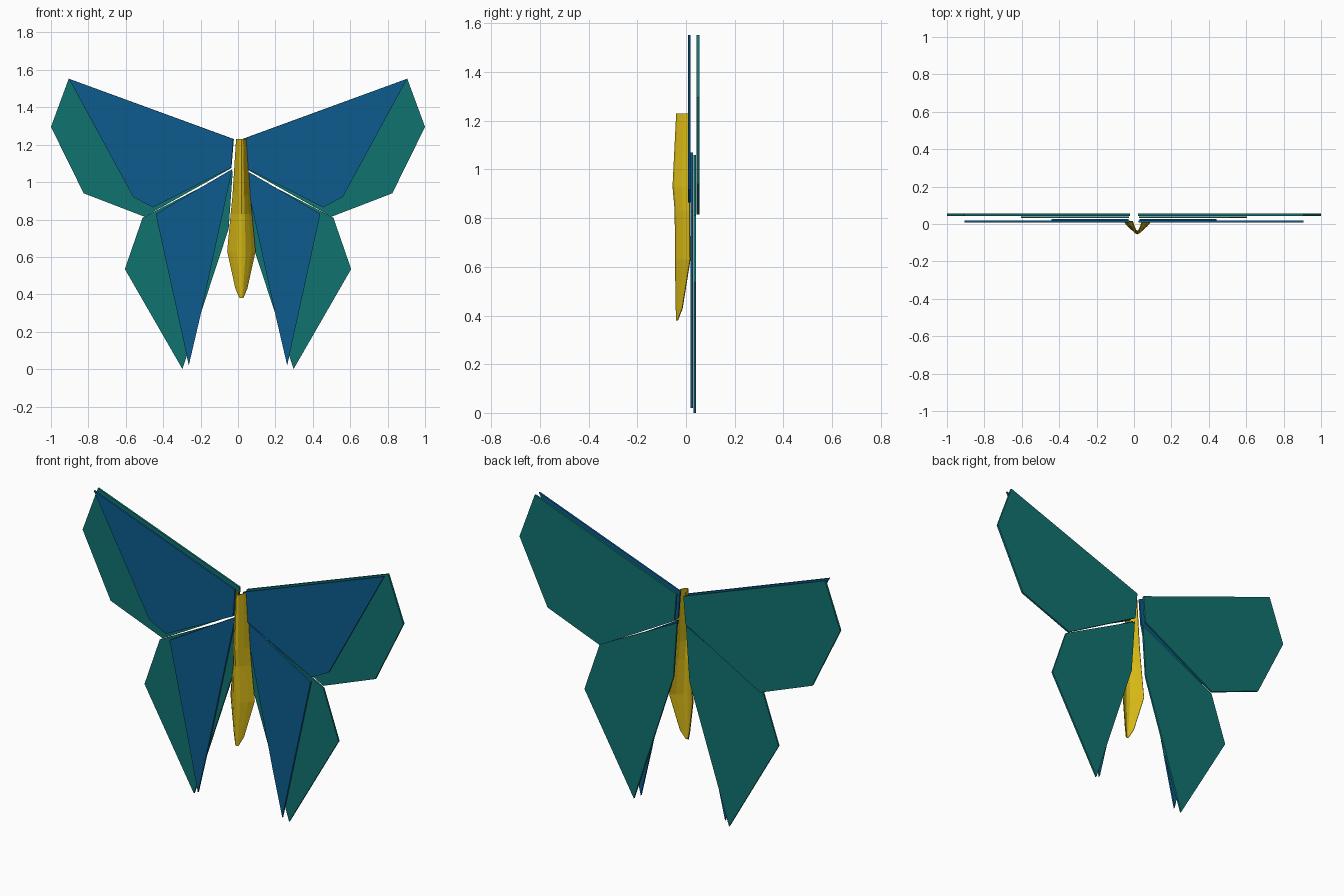
import bpy, bmesh

if "Cube" in bpy.data.objects:
    bpy.data.objects.remove(bpy.data.objects["Cube"])


def material(name, rgb):
    m = bpy.data.materials.new(name)
    m.diffuse_color = (*rgb, 1)
    m.use_nodes = True
    m.node_tree.nodes["Principled BSDF"].inputs["Base Color"].default_value = m.diffuse_color
    return m


BLUE = material("blue", (0.004, 0.105, 0.27))
TEAL = material("teal", (0.005, 0.17, 0.16))
YELLOW = material("yellow", (0.66, 0.47, 0.008))


def add_object(name, bm, mat):
    bmesh.ops.recalc_face_normals(bm, faces=bm.faces)
    me = bpy.data.meshes.new(name)
    bm.to_mesh(me)
    bm.free()
    me.materials.append(mat)
    ob = bpy.data.objects.new(name, me)
    bpy.context.collection.objects.link(ob)
    return ob


def wing(name, outline, y0, y1, mat):
    """Flat panel from an x-z outline, for both sides."""
    for side, s in (("right", 1), ("left", -1)):
        bm = bmesh.new()
        face = bm.faces.new([bm.verts.new((s * x, y0, z)) for x, z in outline])
        new = bmesh.ops.extrude_face_region(bm, geom=[face])["geom"]
        moved = [v for v in new if isinstance(v, bmesh.types.BMVert)]
        bmesh.ops.translate(bm, verts=moved, vec=(0, y1 - y0, 0))
        add_object(f"{name}_{side}", bm, mat)


# Upper wings: teal back sheet, blue front sheet
wing("upper_wing_back", [(0.022, 1.23), (0.905, 1.553), (1.0, 1.295), (0.825, 0.94),
                         (0.50, 0.815), (0.035, 1.075)], 0.044, 0.055, TEAL)
wing("upper_wing_front", [(0.025, 1.23), (0.905, 1.553), (0.56, 0.92), (0.455, 0.865),
                          (0.037, 1.077)], 0.008, 0.018, BLUE)

# Lower wings
wing("lower_wing_back", [(0.028, 1.06), (0.51, 0.81), (0.605, 0.535), (0.297, 0.0),
                         (0.05, 0.75)], 0.031, 0.041, TEAL)
wing("lower_wing_front", [(0.03, 1.07), (0.44, 0.83), (0.263, 0.02), (0.2, 0.29)],
     0.018, 0.028, BLUE)

# Body: thin folded sheet, open at the back; rows of (z, half width, ridge y, edge y)
rows = [(1.23, 0.026, -0.038, 0.015), (0.93, 0.045, -0.053, 0.015),
        (0.83, 0.055, -0.044, 0.015), (0.63, 0.074, -0.043, 0.017),
        (0.43, 0.03, -0.04, -0.015), (0.38, 0.008, -0.038, -0.034)]
bm = bmesh.new()
grid = []
for z, w, r, e in rows:
    section = [(-1, 1), (-0.7, 0.55), (-0.3, 0.1), (0, 0), (0.3, 0.1), (0.7, 0.55), (1, 1)]
    grid.append([bm.verts.new((0.018 + w * u, r + (e - r) * t, z)) for u, t in section])
for a, b in zip(grid, grid[1:]):
    for i in range(len(a) - 1):
        bm.faces.new((a[i], a[i + 1], b[i + 1], b[i]))
body = add_object("body", bm, YELLOW)
sheet = body.modifiers.new("thickness", 'SOLIDIFY')
sheet.thickness = 0.005
sheet.offset = 0
